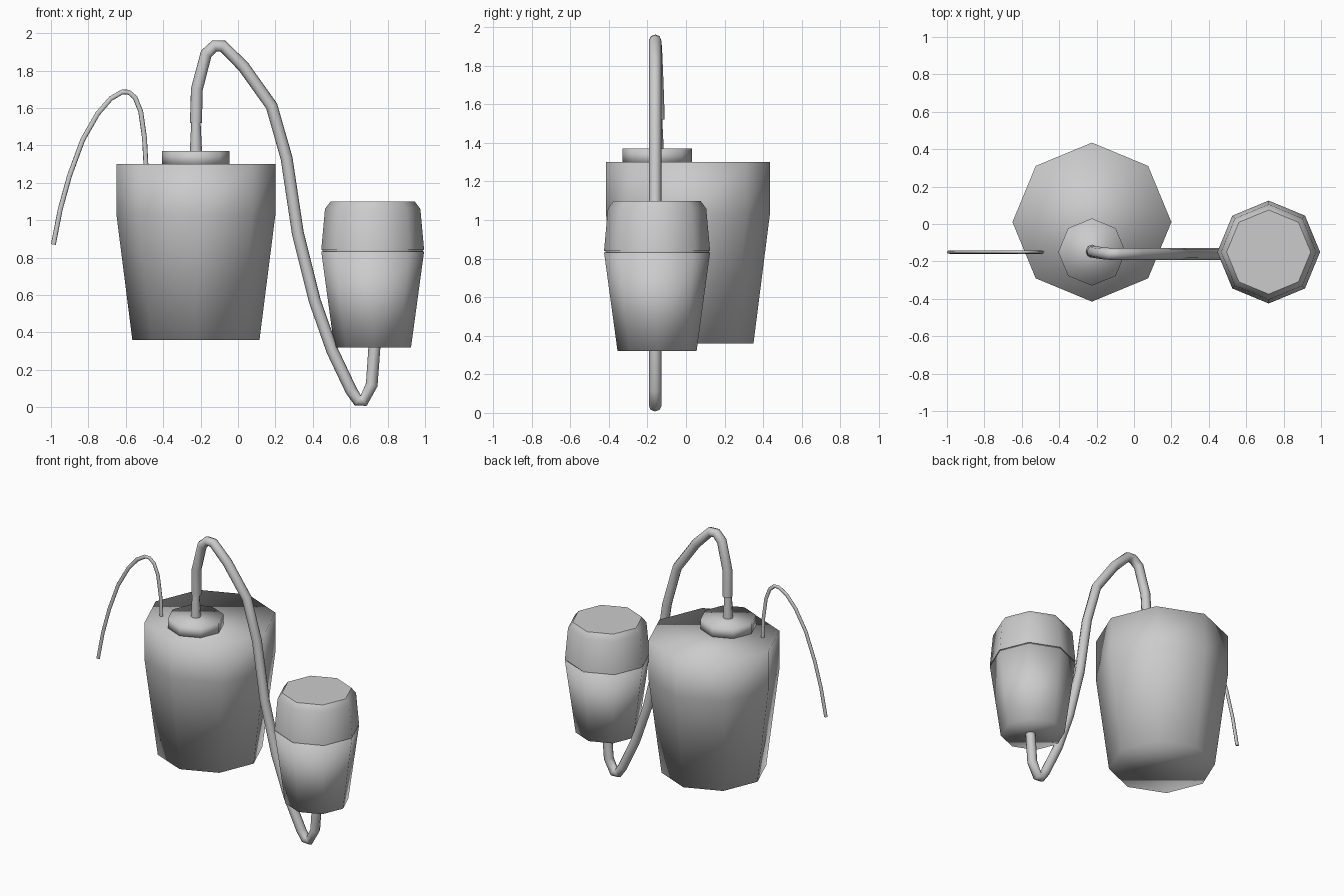
import bpy, bmesh, math

if "Cube" in bpy.data.objects:
    bpy.data.objects.remove(bpy.data.objects["Cube"])


def lathe(name, loc, profile, sides=8, sharp=None):
    """Stack of rings (radius, z) with closed ends; sharp = crease angle in degrees."""
    bm = bmesh.new()
    rings = []
    for r, z in profile:
        rings.append([bm.verts.new((r * math.cos(2 * math.pi * i / sides),
                                    r * math.sin(2 * math.pi * i / sides), z))
                      for i in range(sides)])
    for a, b in zip(rings, rings[1:]):
        for i in range(sides):
            j = (i + 1) % sides
            bm.faces.new((a[i], a[j], b[j], b[i]))
    bm.faces.new(rings[0][::-1])
    bm.faces.new(rings[-1])
    bm.normal_update()
    for f in bm.faces:
        f.smooth = True
    if sharp:
        for e in bm.edges:
            e.smooth = e.calc_face_angle(0) < math.radians(sharp)
    me = bpy.data.meshes.new(name)
    bm.to_mesh(me)
    bm.free()
    ob = bpy.data.objects.new(name, me)
    ob.location = (loc[0], loc[1], 0)
    bpy.context.collection.objects.link(ob)
    return ob


def tube(name, y, points, radius, squash=1.0):
    """Eight-sided tube along (x, dy, z) points."""
    cu = bpy.data.curves.new(name, 'CURVE')
    cu.dimensions = '3D'
    cu.bevel_depth = radius
    cu.bevel_resolution = 2
    cu.use_fill_caps = True
    sp = cu.splines.new('POLY')
    sp.points.add(len(points) - 1)
    for p, c in zip(sp.points, points):
        p.co = (*c, 1)
    sp.use_smooth = True
    ob = bpy.data.objects.new(name, cu)
    ob.location.y = y
    ob.scale.y = squash
    bpy.context.collection.objects.link(ob)
    return ob


# Large tapered tank with its cap and spout
lathe("tank", (-0.225, 0.01), [(0.34, 0.36), (0.425, 1.03), (0.425, 1.30)])
lathe("tank_cap", (-0.225, -0.15), [(0.18, 1.29), (0.18, 1.37)])
lathe("spout", (-0.225, -0.148), [(0.033, 1.36), (0.024, 1.54)], sharp=60)

# Small cup with a chamfered lid
lathe("cup_body", (0.72, -0.15), [(0.205, 0.32), (0.275, 0.833)])
lathe("cup_seam", (0.72, -0.15), [(0.268, 0.83), (0.268, 0.845)], sharp=50)
lathe("cup_lid", (0.72, -0.15),
      [(0.275, 0.84), (0.255, 1.06), (0.225, 1.10)], sharp=50)

# Long hose from the spout over and under into the cup
tube("hose", -0.16, [
    (-0.225, 0.018, 1.52), (-0.22, 0.012, 1.70), (-0.17, 0.004, 1.89),
    (-0.125, 0, 1.932), (-0.08, 0, 1.93), (0.03, 0, 1.82), (0.18, 0, 1.61),
    (0.26, 0, 1.33), (0.32, 0, 0.93), (0.41, 0, 0.57), (0.505, 0, 0.30),
    (0.605, 0, 0.09), (0.64, 0, 0.037), (0.672, 0, 0.035),
    (0.715, 0, 0.12), (0.73, 0, 0.33)], 0.032)

# Thin side tube arching down to the left
tube("thin_tube", -0.15, [
    (-0.492, 0, 1.29), (-0.50, 0, 1.44), (-0.52, 0, 1.58), (-0.55, 0, 1.655),
    (-0.585, 0, 1.685), (-0.62, 0, 1.685), (-0.68, 0, 1.65), (-0.75, 0, 1.57),
    (-0.83, 0, 1.43), (-0.90, 0, 1.24), (-0.95, 0, 1.06), (-0.987, 0, 0.87)],
    0.013, 0.7)
